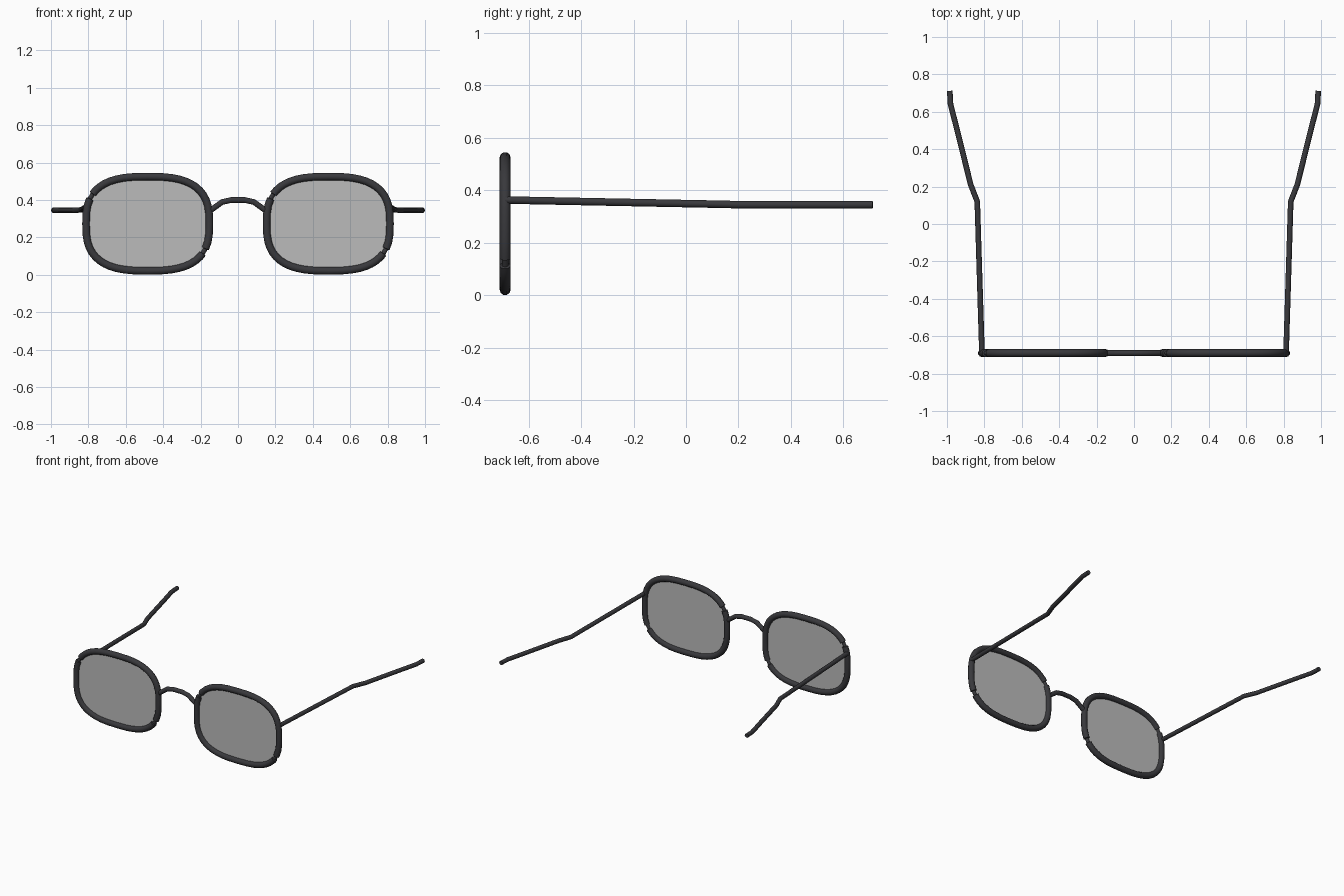
import bpy
import bmesh
from math import cos, sin, radians, copysign

cube = bpy.data.objects.get("Cube")
if cube:
    bpy.data.objects.remove(cube, do_unlink=True)

FRONT_Y = -0.69
LENS_X, LENS_Z = 0.483, 0.273
HALF_W, HALF_H = 0.33, 0.252


def material(name, color):
    mat = bpy.data.materials.new(name)
    mat.use_nodes = True
    mat.diffuse_color = color
    bsdf = mat.node_tree.nodes["Principled BSDF"]
    bsdf.inputs["Base Color"].default_value = (*color[:3], 1)
    bsdf.inputs["Alpha"].default_value = color[3]
    return mat


frame_mat = material("dark frame", (0.04, 0.04, 0.045, 1))
lens_mat = material("grey lens", (0.5, 0.5, 0.5, 0.7))


def tube(name, points, radius, cyclic=False, scales=None):
    """Round wire along a path, turned into a smooth mesh."""
    curve = bpy.data.curves.new(name, "CURVE")
    curve.dimensions = "3D"
    curve.bevel_depth = radius
    curve.bevel_resolution = 3
    curve.use_fill_caps = True
    spline = curve.splines.new("POLY")
    spline.points.add(len(points) - 1)
    spline.use_cyclic_u = cyclic
    for i, (point, co) in enumerate(zip(spline.points, points)):
        point.co = (*co, 1)
        point.radius = scales[i] if scales else 1
    obj = bpy.data.objects.new(name, curve)
    bpy.context.collection.objects.link(obj)
    bpy.ops.object.select_all(action="DESELECT")
    obj.select_set(True)
    bpy.context.view_layer.objects.active = obj
    bpy.ops.object.convert(target="MESH")
    bpy.ops.object.shade_smooth_by_angle(angle=radians(40))
    obj = bpy.context.object
    obj.data.materials.clear()
    obj.data.materials.append(frame_mat)
    return obj


def outline_point(angle, cx):
    """Point on the rounded-rectangle lens outline."""
    c, s = cos(radians(angle)), sin(radians(angle))
    power = 2 / 2.8
    return (cx + copysign(abs(c) ** power, c) * HALF_W, FRONT_Y,
            LENS_Z + copysign(abs(s) ** power, s) * HALF_H)


# Outline angles, with a narrow joint at upper left and lower right of each rim
steps = [(i * 7.5, 1) for i in range(48)]
for joint in (152, 332):
    steps = [s for s in steps if abs(s[0] - joint) > 6]
    steps += [(joint - 4, 1), (joint - 3.5, 0.6), (joint + 3.5, 0.6), (joint + 4, 1)]
steps.sort()

for side, sign in (("left", 1), ("right", -1)):
    # Rim
    outline = [outline_point(a, sign * LENS_X) for a, _ in steps]
    tube(side + "_rim", outline, 0.021, True, [r for _, r in steps])

    # Lens
    bm = bmesh.new()
    bm.faces.new([bm.verts.new(p) for p in outline])
    mesh = bpy.data.meshes.new(side + "_lens")
    bm.to_mesh(mesh)
    bm.free()
    mesh.materials.append(lens_mat)
    bpy.context.collection.objects.link(bpy.data.objects.new(side + "_lens", mesh))

    # Temple arm, bending outward towards the tip
    path = [(0.813, FRONT_Y, 0.363), (0.838, 0.12, 0.347), (0.873, 0.21, 0.345),
            (0.95, 0.52, 0.345), (0.981, 0.64, 0.345), (0.985, 0.712, 0.345)]
    tube(side + "_temple_arm", [(sign * x, y, z) for x, y, z in path], 0.015)

# Nose bridge
bridge = [(-0.15, 0.342), (-0.085, 0.389), (-0.035, 0.4),
          (0.035, 0.4), (0.085, 0.389), (0.15, 0.342)]
tube("nose_bridge", [(x, FRONT_Y, z) for x, z in bridge], 0.016)
